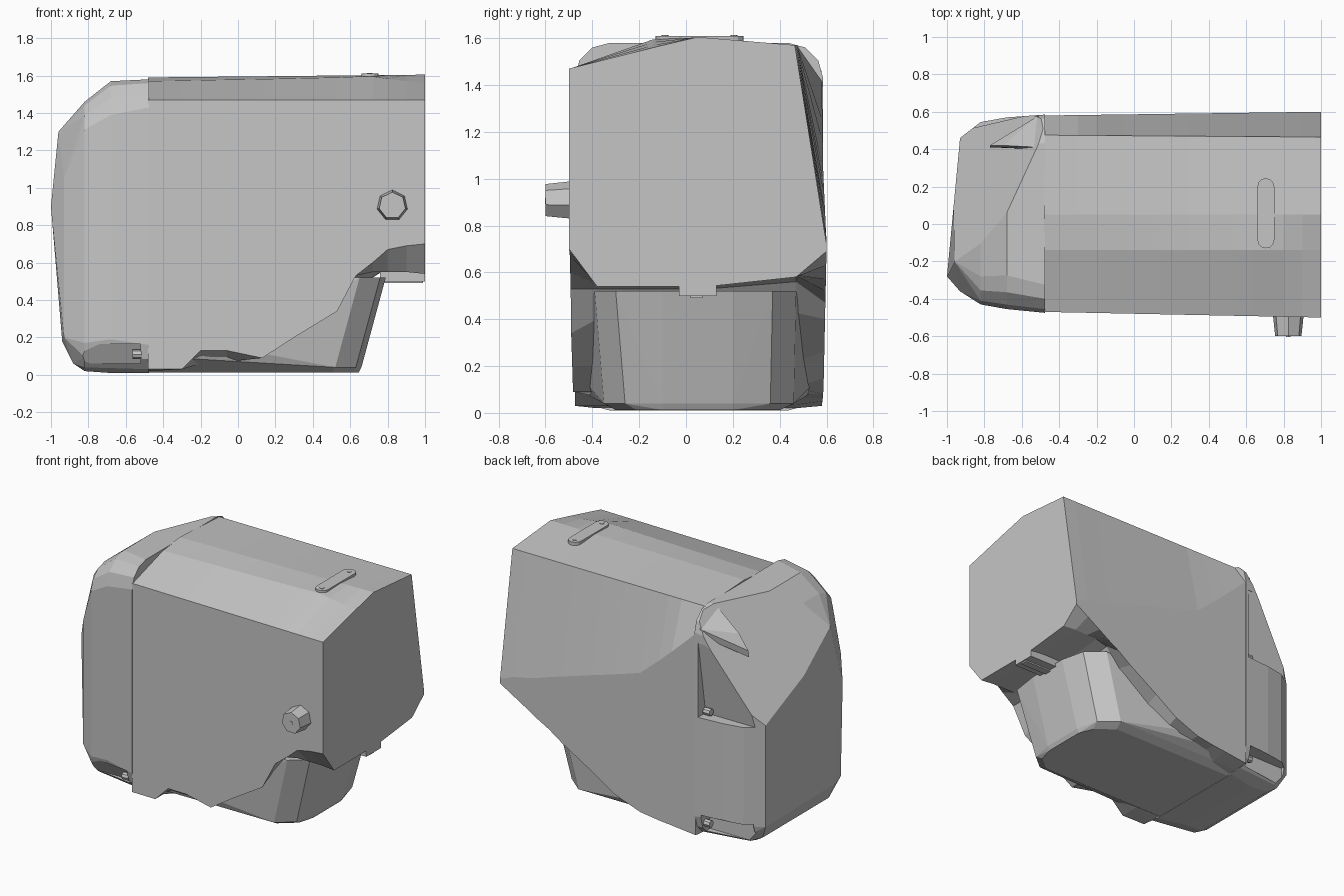
import bpy, bmesh, math
from mathutils import Matrix

if "Cube" in bpy.data.objects:
    bpy.data.objects.remove(bpy.data.objects["Cube"], do_unlink=True)

grey = bpy.data.materials.new("casing_grey")
grey.use_nodes = True
grey.diffuse_color = (0.56, 0.56, 0.56, 1)
grey.node_tree.nodes["Principled BSDF"].inputs["Base Color"].default_value = (0.56, 0.56, 0.56, 1)


def finish(name, bm):
    bmesh.ops.recalc_face_normals(bm, faces=bm.faces[:])
    mesh = bpy.data.meshes.new(name)
    bm.to_mesh(mesh)
    bm.free()
    obj = bpy.data.objects.new(name, mesh)
    mesh.materials.append(grey)
    bpy.context.collection.objects.link(obj)
    return obj


def hull(name, points, cut=None):
    """Convex solid round the points, optionally sliced by a plane (point, normal)."""
    bm = bmesh.new()
    for p in points:
        bm.verts.new(p)
    res = bmesh.ops.convex_hull(bm, input=bm.verts[:])
    junk = {g for g in res["geom_interior"] + res["geom_unused"]
            if isinstance(g, bmesh.types.BMVert)}
    bmesh.ops.delete(bm, geom=list(junk), context="VERTS")
    if cut:
        bmesh.ops.bisect_plane(bm, geom=bm.verts[:] + bm.edges[:] + bm.faces[:],
                               plane_co=cut[0], plane_no=cut[1], clear_outer=True)
        bmesh.ops.holes_fill(bm, edges=[e for e in bm.edges if e.is_boundary])
    bmesh.ops.dissolve_limit(bm, angle_limit=0.01, verts=bm.verts[:], edges=bm.edges[:])
    return finish(name, bm)


def loft(name, rings):
    bm = bmesh.new()
    rows = [[bm.verts.new(p) for p in ring] for ring in rings]
    n = len(rows[0])
    for a, b in zip(rows, rows[1:]):
        for i in range(n):
            j = (i + 1) % n
            bm.faces.new((a[i], a[j], b[j], b[i]))
    bm.faces.new(rows[0])
    bm.faces.new(rows[-1])
    return finish(name, bm)


def box_points(x0, x1, y0, y1, z0, z1):
    return [(x, y, z) for x in (x0, x1) for y in (y0, y1) for z in (z0, z1)]


def round_ring(x, y0, y1, z0, z1, r):
    """Rounded rectangle standing across the x axis."""
    pts = []
    for cy, cz, start in ((y1 - r, z1 - r, 0), (y0 + r, z1 - r, 90),
                          (y0 + r, z0 + r, 180), (y1 - r, z0 + r, 270)):
        for k in range(4):
            a = math.radians(start + 30 * k)
            pts.append((x, cy + r * math.cos(a), cz + r * math.sin(a)))
    return pts


def cylinder(name, centre, r1, r2, depth, axis, sides):
    bm = bmesh.new()
    turn = {"X": Matrix.Rotation(math.pi / 2, 4, "Y"),
            "Y": Matrix.Rotation(math.pi / 2, 4, "X"), "Z": Matrix()}[axis]
    bmesh.ops.create_cone(bm, cap_ends=True, segments=sides, radius1=r1, radius2=r2,
                          depth=depth, matrix=Matrix.Translation(centre) @ turn)
    return finish(name, bm)


def carve(obj, cutter):
    cutter.hide_render = True
    mod = obj.modifiers.new("cut", "BOOLEAN")
    mod.operation = "DIFFERENCE"
    mod.object = cutter
    bpy.context.view_layer.objects.active = obj
    bpy.ops.object.modifier_apply(modifier=mod.name)
    bpy.data.objects.remove(cutter, do_unlink=True)


# Main housing: x, front lower edge, underside, back lower edge, back ridge, top shoulder
stations = [(-0.48, 0.03, 0.02, 0.03, 1.42, 1.57), (-0.3, 0.03, 0.03, 0.05, 1.25, 1.573),
            (-0.2, 0.13, 0.06, 0.06, 1.16, 1.575), (-0.06, 0.13, 0.07, 0.08, 1.04, 1.578),
            (0.13, 0.09, 0.09, 0.15, 0.98, 1.581), (0.3, 0.2, 0.2, 0.26, 0.93, 1.585),
            (0.53, 0.34, 0.4, 0.4, 0.86, 1.59), (0.63, 0.53, 0.53, 0.47, 0.83, 1.594),
            (0.72, 0.6, 0.55, 0.52, 0.8, 1.595), (0.8, 0.67, 0.55, 0.57, 0.78, 1.583),
            (0.9, 0.69, 0.55, 0.63, 0.76, 1.57), (1.0, 0.7, 0.54, 0.69, 0.72, 1.56)]
rings = []
for x, front, under, back, ridge, shoulder in stations:
    t = (x + 0.48) / 1.48
    yf, yb = -0.47 - 0.03 * t, 0.58 + 0.02 * t
    rings.append([(x, yf, front), (x, yf, 1.47), (x, -0.14, shoulder),
                  (x, 0.05, 1.59 + 0.015 * t), (x, 0.475 - 0.01 * t, 1.57),
                  (x, yb, ridge), (x, yb, back),
                  (x, 0.47, under + 0.04 * t), (x, 0.1, under), (x, -0.38, under)])
loft("main_housing", rings)

# Lower nose under the housing, with a leaning, rounded end wall
nose = []
for z, end, y0, y1 in ((0.012, 0.645, -0.3, 0.4), (0.04, 0.66, -0.35, 0.46),
                       (0.52, 0.79, -0.39, 0.47)):
    nose += [(-0.48, y0, z), (-0.48, y1, z), (end - 0.14, y0, z), (end - 0.16, y1, z),
             (end - 0.03, y0 + 0.09, z), (end - 0.04, y1 - 0.1, z),
             (end, 0.2, z), (end, -0.1, z)]
nose += [(-0.48, -0.46, 0.1), (-0.48, 0.56, 0.1), (0.1, -0.42, 0.12), (0.0, 0.54, 0.12)]
hull("lower_nose", nose)

# Rounded end cap, with the upper back corner sliced off
cap_points = (round_ring(-0.475, -0.475, 0.585, 0.01, 1.58, 0.15)
              + round_ring(-0.68, -0.455, 0.57, 0.01, 1.57, 0.18)
              + round_ring(-0.82, -0.43, 0.545, 0.02, 1.46, 0.15))
cap_points += [(-0.93, 0.46, 1.25), (-0.93, 0.46, 0.16), (-0.96, -0.2, 1.3),
               (-1.0, -0.28, 0.9), (-0.94, -0.28, 0.18), (-0.93, -0.36, 1.05),
               (-0.93, -0.36, 0.2), (-0.88, -0.3, 0.06), (-0.88, 0.42, 0.06)]
cap = hull("end_cap", cap_points, cut=((-0.68, 0.06, 1.57), (-0.293, 0.131, 0.177)))

# Recesses in the cap: front and back lower pockets, back upper slope
carve(cap, hull("front_pocket", [(x, y, z) for x in (-0.87, -0.52) for y, z in
                                 ((-0.6, 0.165), (-0.44, 0.165), (-0.6, 0.06), (-0.38, 0.06))]))
carve(cap, hull("back_pocket", box_points(-0.87, -0.52, 0.48, 0.7, 0.05, 0.18)))
slope = [(x, y, z) for x in (-0.97, -0.5)
         for y, z in ((0.5, 0.85), (0.75, 0.85), (0.58, 1.36), (0.75, 1.36))]
carve(cap, hull("back_slope", slope))

# Corner flap overhanging the slice at the back of the cap
flap = [(-0.51, 0.41, 1.57), (-0.51, 0.58, 1.46), (-0.77, 0.42, 1.32), (-0.7, 0.42, 1.42)]
hull("corner_flap", flap + [(x, y - 0.01, z - 0.05) for x, y, z in flap])

# Hinge pins in the cap recesses
for name, y, z in (("front_pin", -0.44, 0.11), ("back_lower_pin", 0.53, 0.11),
                   ("back_upper_pin", 0.53, 0.88)):
    cylinder(name, (-0.54, y, z), 0.025, 0.025, 0.05, "X", 8)

# Side knob with a screw
cylinder("side_knob", (0.825, -0.54, 0.905), 0.085, 0.072, 0.12, "Y", 7)
cylinder("knob_screw", (0.825, -0.6, 0.905), 0.013, 0.013, 0.006, "Y", 8)

# Strap plate on the top with two screws
plate = []
for cy, start in ((0.2, 0), (-0.085, 180)):
    for k in range(7):
        a = math.radians(start + 30 * k)
        for z in (1.57, 1.61):
            plate.append((0.705 + 0.045 * math.cos(a), cy + 0.045 * math.sin(a), z))
hull("strap_plate", plate)
for name, y in (("strap_screw_back", 0.205), ("strap_screw_front", -0.09)):
    cylinder(name, (0.705, y, 1.61), 0.015, 0.015, 0.006, "Z", 8)

# Latch channel below the open end
hull("latch_bar", box_points(0.76, 1.0, -0.03, 0.13, 0.5, 0.56))
hull("latch_hook", box_points(0.78, 0.99, 0.02, 0.07, 0.49, 0.53))
